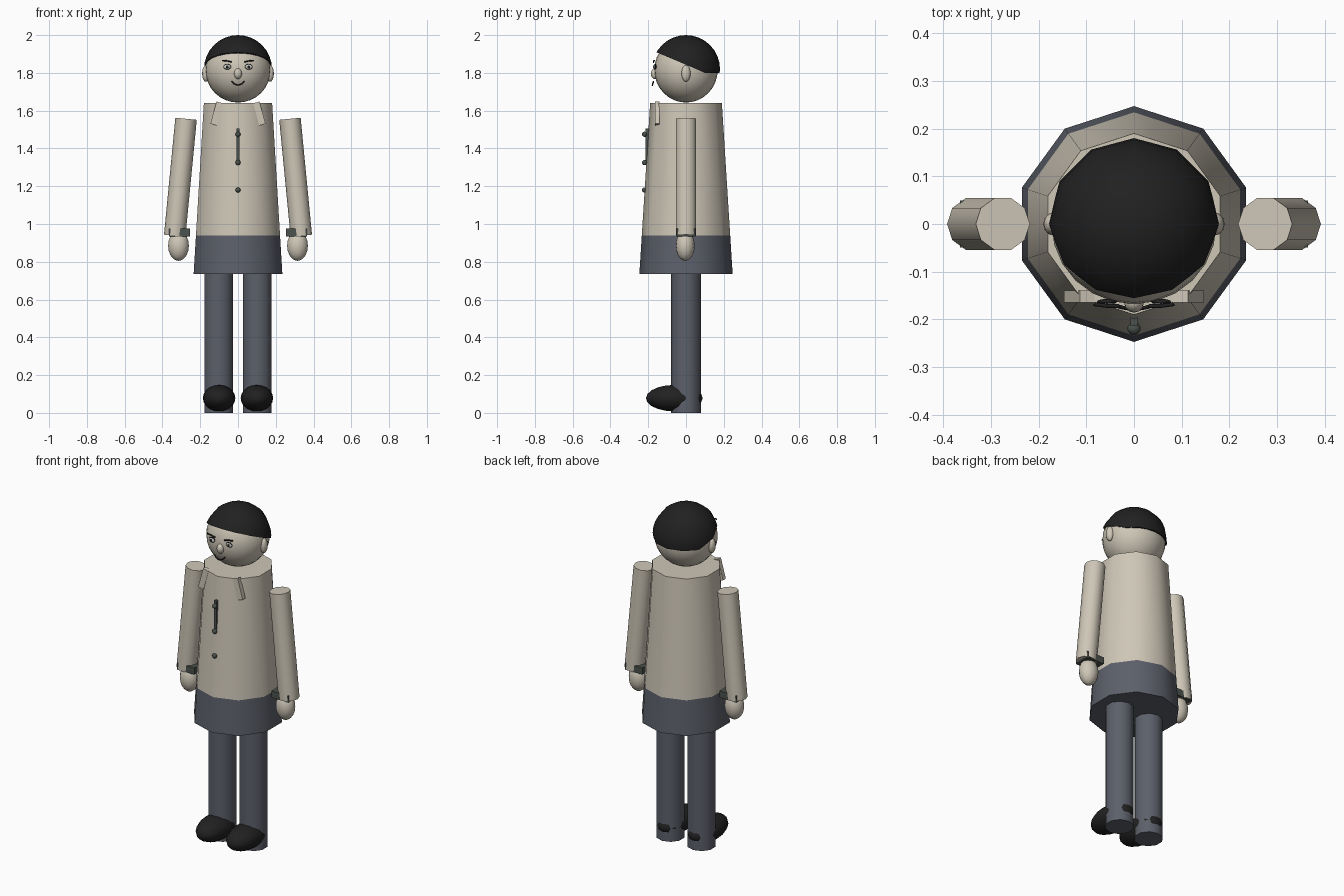
import bpy, bmesh, math
from mathutils import Vector

if "Cube" in bpy.data.objects:
    bpy.data.objects.remove(bpy.data.objects["Cube"])


def colour(name, rgb):
    m = bpy.data.materials.new(name)
    m.diffuse_color = (*rgb, 1)
    m.use_nodes = True
    m.node_tree.nodes["Principled BSDF"].inputs["Base Color"].default_value = m.diffuse_color
    return m


BEIGE = colour("beige", (0.62, 0.57, 0.475))
SLATE = colour("slate_grey", (0.107, 0.117, 0.144))
BLACK = colour("black", (0.015, 0.015, 0.015))
GREEN = colour("grey_green", (0.07, 0.085, 0.072))
WHITE = colour("eye_white", (0.60, 0.60, 0.56))


def finish(name, mat, smooth=True):
    o = bpy.context.object
    o.name = name
    o.data.materials.append(mat)
    bpy.ops.object.transform_apply(location=False, rotation=True, scale=True)
    if smooth:
        bpy.ops.object.shade_smooth_by_angle(angle=math.radians(40))
    return o


def ball(name, mat, loc, size, seg=16, rings=10):
    bpy.ops.mesh.primitive_uv_sphere_add(segments=seg, ring_count=rings, location=loc)
    bpy.context.object.scale = size
    return finish(name, mat)


def box(name, mat, loc, size, tilt=0):
    bpy.ops.mesh.primitive_cube_add(size=1, location=loc, rotation=(0, tilt, 0))
    bpy.context.object.scale = size
    return finish(name, mat, False)


def frustum(name, mat, bottom, top, r1, r2, turn=0, sides=10):
    """Tapered prism running from bottom to top."""
    a, b = Vector(bottom), Vector(top)
    d = b - a
    bpy.ops.mesh.primitive_cone_add(vertices=sides, radius1=r1, radius2=r2, depth=d.length)
    o = bpy.context.object
    # spin the profile before tilting it
    for v in o.data.vertices:
        x, y = v.co.x, v.co.y
        v.co.x = x * math.cos(turn) - y * math.sin(turn)
        v.co.y = x * math.sin(turn) + y * math.cos(turn)
    o.location = (a + b) / 2
    o.rotation_euler = (0, math.atan2(d.x, d.z), 0)
    return finish(name, mat)


def tube(name, mat, points, r):
    cu = bpy.data.curves.new(name, 'CURVE')
    cu.dimensions = '3D'
    cu.bevel_depth = r
    cu.bevel_resolution = 1
    cu.use_fill_caps = True
    s = cu.splines.new('POLY')
    s.points.add(len(points) - 1)
    for p, co in zip(s.points, points):
        p.co = (*co, 1)
    cu.materials.append(mat)
    o = bpy.data.objects.new(name, cu)
    bpy.context.collection.objects.link(o)


# Coat and its hem
frustum("hem", SLATE, (0, 0, 0.735), (0, 0, 0.94), 0.247, 0.234)
frustum("coat", BEIGE, (0, 0, 0.94), (0, 0, 1.64), 0.234, 0.19)

# Coat buttons and front placket
for z in (1.475, 1.325, 1.18):
    ball("button", GREEN, (0, -0.219, z), (0.014, 0.014, 0.014), 10, 8)
box("placket", GREEN, (0, -0.203, 1.42), (0.014, 0.022, 0.17))

# Head, nose and hair
ball("head", BEIGE, (0, 0, 1.816), (0.173, 0.168, 0.173), 24, 16)
ball("nose", BEIGE, (0, -0.163, 1.796), (0.021, 0.023, 0.029), 12, 8)

hair = ball("hair", BLACK, (0, 0, 1.82), (0.18, 0.18, 0.18), 12, 16)
bm = bmesh.new()
bm.from_mesh(hair.data)
# sloping hairline in front, level trim at the nape
for co, no in (((0, -0.153, 0.088), (0, 0.426, 1)), ((0, 0, -0.02), (0, 0, 1))):
    cut = bmesh.ops.bisect_plane(bm, geom=bm.verts[:] + bm.edges[:] + bm.faces[:],
                                 plane_co=co, plane_no=no, clear_inner=True)
    edges = [g for g in cut['geom_cut'] if isinstance(g, bmesh.types.BMEdge)]
    bmesh.ops.holes_fill(bm, edges=edges)
for f in bm.faces:
    f.smooth = True
bm.to_mesh(hair.data)
bm.free()
bpy.context.view_layer.objects.active = hair
hair.select_set(True)
bpy.ops.object.shade_smooth_by_angle(angle=math.radians(40))

# Smiling mouth
tube("mouth", BLACK, [(0.035 * t, -0.178 + 0.006 * t * t, 1.735 + 0.02 * t * t)
                      for t in (-1, -0.67, -0.33, 0, 0.33, 0.67, 1)], 0.004)

for s, side in ((-1, "left"), (1, "right")):
    # Ears, eyes and brows
    ball("ear_" + side, BEIGE, (s * 0.17, 0, 1.797), (0.02, 0.024, 0.044), 12, 8)
    ball("eye_rim_" + side, BLACK, (s * 0.057, -0.163, 1.833), (0.021, 0.006, 0.015), 12, 8)
    ball("eye_" + side, WHITE, (s * 0.057, -0.166, 1.832), (0.018, 0.006, 0.012), 12, 8)
    ball("pupil_" + side, BLACK, (s * 0.057, -0.171, 1.832), (0.008, 0.004, 0.008), 10, 8)
    tube("brow_" + side, BLACK, [(s * 0.031, -0.172, 1.857), (s * 0.055, -0.172, 1.863),
                                 (s * 0.084, -0.168, 1.866)], 0.004)
    # Collar flap
    box("collar_" + side, BEIGE, (s * 0.113, -0.152, 1.585), (0.035, 0.026, 0.122),
        -s * math.radians(15.6))
    # Arm, cuff and hand
    frustum("sleeve_" + side, BEIGE, (s * 0.335, 0, 0.938), (s * 0.275, 0, 1.557),
            0.057, 0.057, math.pi / 2)
    box("cuff_" + side, GREEN, (s * 0.309, 0, 0.955), (0.112, 0.098, 0.04))
    ball("hand_" + side, BEIGE, (s * 0.315, -0.004, 0.885), (0.055, 0.05, 0.08))
    # Leg and shoe
    frustum("trouser_leg_" + side, SLATE, (s * 0.102, 0, 0), (s * 0.102, 0, 0.76), 0.079, 0.079)
    ball("shoe_" + side, BLACK, (s * 0.1, -0.062, 0.078), (0.086, 0.15, 0.07))
